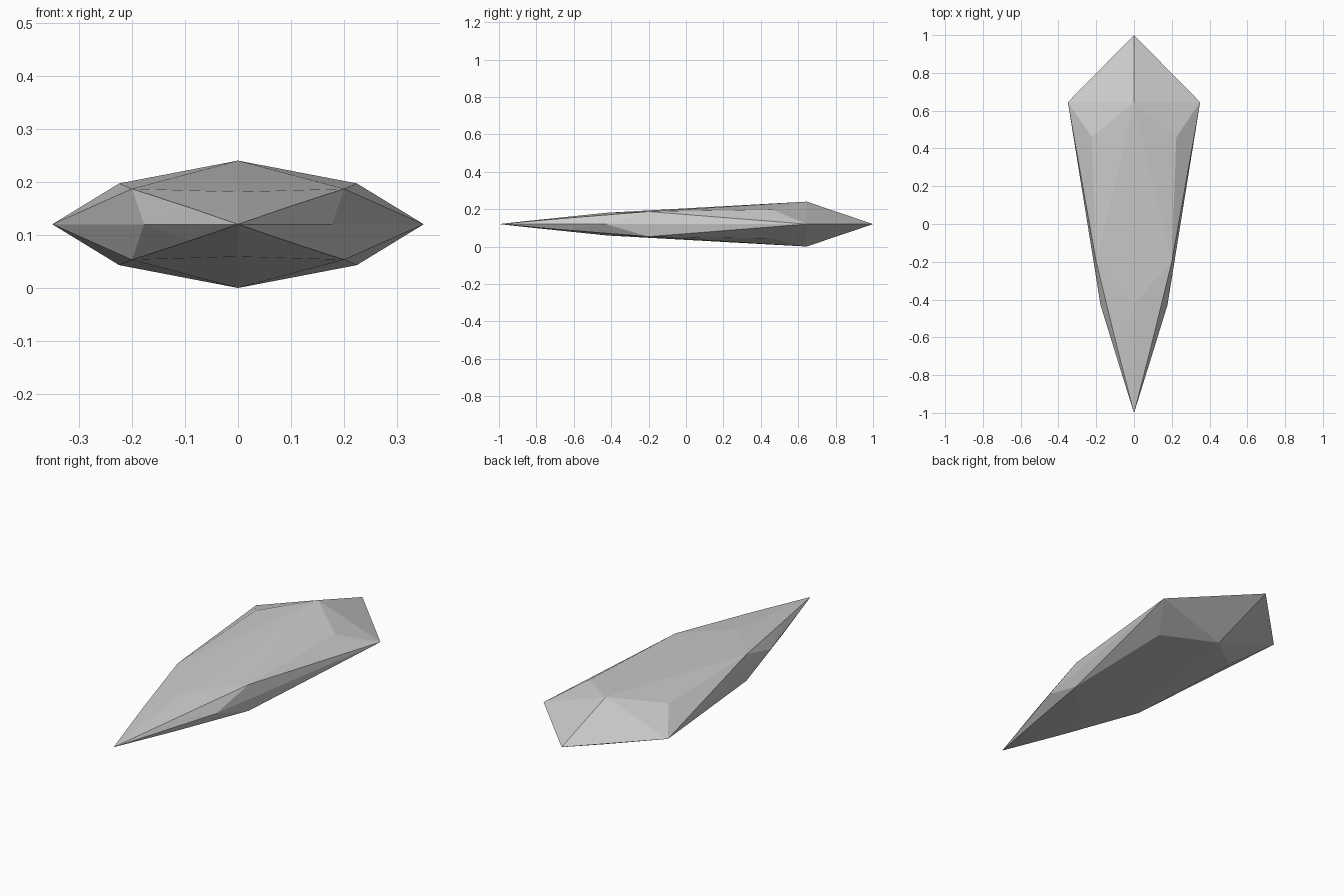
import bpy, bmesh

if "Cube" in bpy.data.objects:
    bpy.data.objects.remove(bpy.data.objects["Cube"])

MID = 0.12  # height of the girdle plane

# Key points of one quarter of the cut stone: x, y, height above the girdle
quarter = [
    (0, 1.0, 0),            # back tip
    (0.35, 0.645, 0),       # widest corner
    (0, 0.645, 0.12),       # crown peak
    (0.224, 0.46, 0.077),   # shoulder
    (0.2, -0.2, 0.067),     # waist
    (0.177, -0.43, 0),      # lower girdle corner
    (0, -0.42, 0.061),      # lower ridge
    (0.09, -0.65, 0.031),   # taper corner
    (0.045, -0.857, 0),     # near the point
    (0, -0.86, 0.0155),     # near the point, ridge
    (0, -1.0, 0),           # front tip
]

# Mirror the quarter left-right and up-down, then wrap it in flat facets
points = {(sx * x, y, MID + sz * h)
          for x, y, h in quarter for sx in (1, -1) for sz in (1, -1)}
bm = bmesh.new()
for p in sorted(points):
    bm.verts.new(p)
bmesh.ops.remove_doubles(bm, verts=bm.verts, dist=0.0001)
hull = bmesh.ops.convex_hull(bm, input=bm.verts)
loose = [v for v in bm.verts if not v.link_faces]
bmesh.ops.delete(bm, geom=loose, context='VERTS')
bmesh.ops.recalc_face_normals(bm, faces=bm.faces)

mesh = bpy.data.meshes.new("crystal_shard")
bm.to_mesh(mesh)
bm.free()
shard = bpy.data.objects.new("crystal_shard", mesh)
bpy.context.collection.objects.link(shard)
